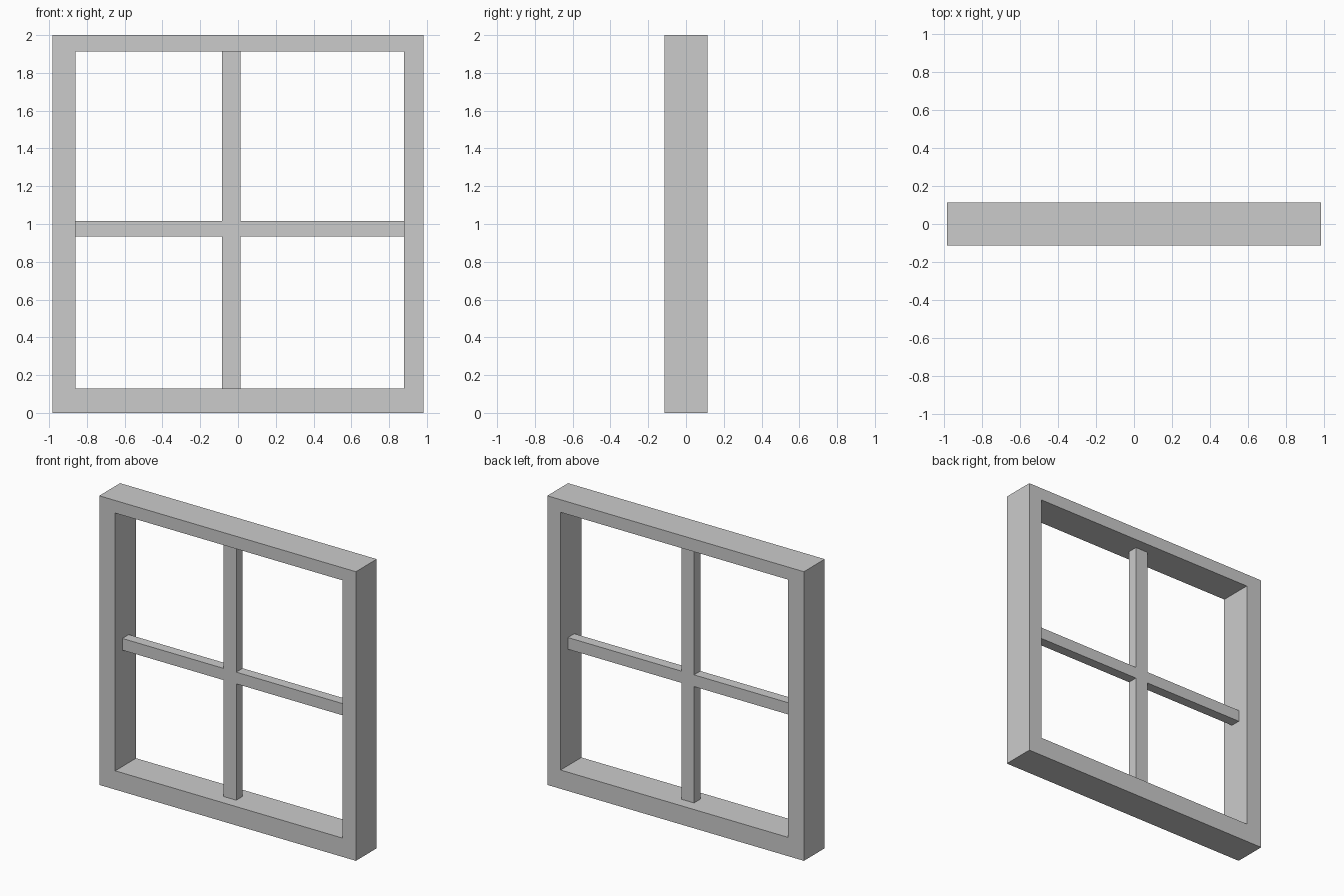
import bpy, bmesh

if "Cube" in bpy.data.objects:
    bpy.data.objects.remove(bpy.data.objects["Cube"])


def finish(name, bm):
    bmesh.ops.recalc_face_normals(bm, faces=bm.faces)
    mesh = bpy.data.meshes.new(name)
    bm.to_mesh(mesh)
    bm.free()
    obj = bpy.data.objects.new(name, mesh)
    bpy.context.collection.objects.link(obj)
    return obj


def extrude_depth(bm, y0, y1):
    # give flat front faces their depth along y
    geom = bmesh.ops.extrude_face_region(
        bm, geom=bm.faces[:], use_keep_orig=True)["geom"]
    verts = [g for g in geom if isinstance(g, bmesh.types.BMVert)]
    bmesh.ops.translate(bm, verts=verts, vec=(0, y1 - y0, 0))


def rect(bm, x0, x1, z0, z1, y):
    return [bm.verts.new((x, y, z))
            for x, z in ((x0, z0), (x1, z0), (x1, z1), (x0, z1))]


# Opening and glazing bar limits
X0, X1, Z0, Z1 = -0.86, 0.88, 0.13, 1.913
BX0, BX1, BZ0, BZ1 = -0.085, 0.012, 0.935, 1.016

# Outer window frame: mitred ring
bm = bmesh.new()
y0, y1 = -0.114, 0.114
outer = rect(bm, -0.982, 0.982, 0, 2, y0)
inner = rect(bm, X0, X1, Z0, Z1, y0)
for i in range(4):
    j = (i + 1) % 4
    bm.faces.new((outer[i], outer[j], inner[j], inner[i]))
extrude_depth(bm, y0, y1)
finish("window_frame", bm)

# Glazing bars: one cross-shaped profile, thinner than the frame
bm = bmesh.new()
y0, y1 = -0.036, 0.034
cross = [(BX0, Z0), (BX1, Z0), (BX1, BZ0), (X1, BZ0), (X1, BZ1), (BX1, BZ1),
         (BX1, Z1), (BX0, Z1), (BX0, BZ1), (X0, BZ1), (X0, BZ0), (BX0, BZ0)]
bm.faces.new([bm.verts.new((x, y0, z)) for x, z in cross])
extrude_depth(bm, y0, y1)
finish("glazing_bars", bm)
